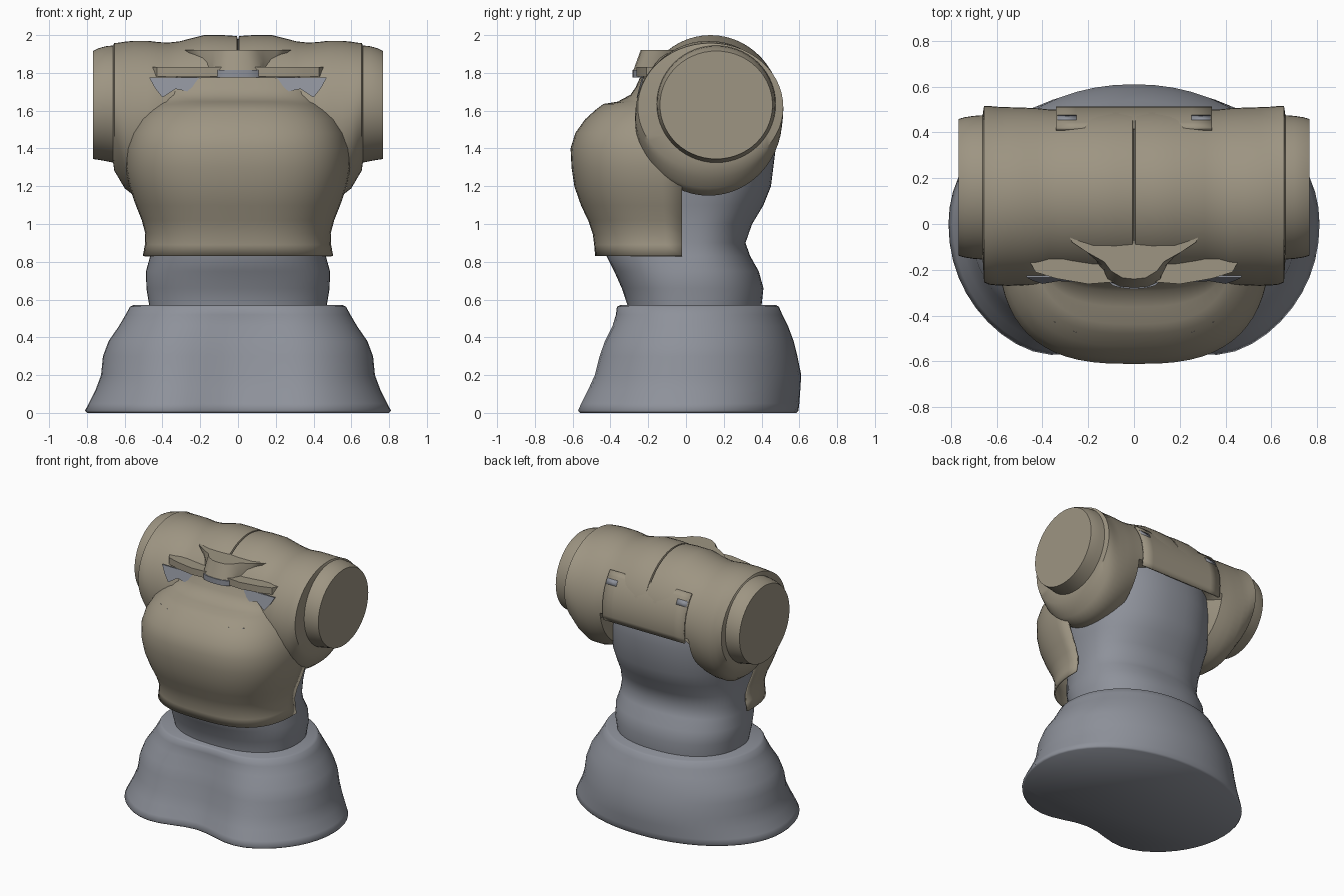
import bpy, bmesh, math

if "Cube" in bpy.data.objects:
    bpy.data.objects.remove(bpy.data.objects["Cube"])


def material(name, rgb):
    m = bpy.data.materials.new(name)
    m.diffuse_color = (*rgb, 1)
    m.use_nodes = True
    m.node_tree.nodes["Principled BSDF"].inputs["Base Color"].default_value = m.diffuse_color
    return m


TAN = material("dusty tan", (0.34, 0.30, 0.225))
GREY = material("cool grey", (0.27, 0.285, 0.325))


def loft(name, rings, mat, closed=True, caps=True, angle=35, thickness=0):
    """Skin a list of equally sized point rings."""
    bm = bmesh.new()
    rows = [[bm.verts.new(p) for p in r] for r in rings]
    n = len(rows[0])
    for a, b in zip(rows, rows[1:]):
        for i in range(n if closed else n - 1):
            j = (i + 1) % n
            bm.faces.new((a[i], a[j], b[j], b[i]))
    if caps:
        bm.faces.new(rows[0])
        bm.faces.new(rows[-1])
    bmesh.ops.recalc_face_normals(bm, faces=bm.faces)
    me = bpy.data.meshes.new(name)
    bm.to_mesh(me)
    bm.free()
    ob = bpy.data.objects.new(name, me)
    bpy.context.collection.objects.link(ob)
    me.materials.append(mat)
    if thickness:
        s = ob.modifiers.new("thickness", 'SOLIDIFY')
        s.thickness, s.offset = thickness, 0
    bpy.ops.object.select_all(action='DESELECT')
    ob.select_set(True)
    bpy.context.view_layer.objects.active = ob
    bpy.ops.object.shade_smooth_by_angle(angle=math.radians(angle))
    return ob


def power(v, n):
    return math.copysign(abs(v) ** (2 / n), v)


def oval(z, hw, front, back, yc=0.0, n=2.0, dent=0.0, seg=56):
    """Horizontal ring, optionally with a hollow in the front."""
    pts = []
    for i in range(seg):
        a = 2 * math.pi * i / seg
        x, s = hw * power(math.cos(a), n), power(math.sin(a), n)
        y = yc + s * (back - yc if s > 0 else yc - front)
        if s < 0:
            y += dent * math.exp(-(x / 0.3) ** 2)
        pts.append((x, y, z))
    return pts


# Pedestal with a kidney-shaped foot
base = [(0, .80, -.665, .585, .17), (.012, .81, -.675, .595, .17),
        (.05, .79, -.66, .60, .17), (.12, .755, -.625, .605, .165),
        (.2, .725, -.585, .61, .15), (.3, .715, -.555, .59, .14),
        (.38, .685, -.525, .57, .13), (.46, .63, -.48, .54, .11),
        (.52, .595, -.455, .51, .095), (.562, .572, -.445, .492, .085),
        (.57, .555, -.43, .478, .085)]
loft("pedestal", [oval(z, w, f, b, dent=d, n=2.08) for z, w, f, b, d in base],
     GREY, angle=100)

# Neck and inner head
head = [(.5, .47, -.31, .40), (.57, .47, -.31, .40), (.66, .485, -.34, .41),
        (.75, .487, -.38, .385), (.83, .465, -.42, .34), (.9, .46, -.42, .315),
        (1.0, .46, -.42, .35), (1.1, .47, -.42, .41), (1.2, .49, -.43, .45),
        (1.4, .50, -.38, .475), (1.6, .48, -.20, .47), (1.75, .42, -.12, .38),
        (1.85, .25, -.05, .27)]
loft("neck_and_head", [oval(*h, yc=.02, n=2.3) for h in head], GREY, angle=60)

# Face mask: a bulging half shell that steps back above the cheeks
mask = [(.83, .498, -.475), (.89, .487, -.48), (.95, .485, -.488), (1.02, .503, -.512),
        (1.1, .535, -.55), (1.2, .57, -.585), (1.3, .59, -.60), (1.4, .588, -.605),
        (1.48, .565, -.58), (1.55, .525, -.53), (1.6, .475, -.475), (1.63, .435, -.435),
        (1.642, .425, -.36), (1.68, .42, -.29), (1.72, .42, -.262),
        (1.77, .42, -.24), (1.80, .40, -.16)]
rings = []
for z, hw, front in mask:
    row = []
    for i in range(33):
        a = math.pi * i / 32
        row.append((hw * power(math.cos(a), 2.8),
                    -.02 + (front + .02) * power(math.sin(a), 2.8), z))
    rings.append(row)
loft("face_mask", rings, TAN, closed=False, caps=False, angle=36, thickness=.012)

# Crosswise helmet barrel: x, centre y, centre z, y radius, z radius
barrel = [(.0, .13, 1.59, .362, .385), (.006, .13, 1.60, .375, .395),
          (.08, .13, 1.60, .377, .40), (.18, .13, 1.60, .373, .40),
          (.31, .13, 1.583, .370, .384), (.37, .127, 1.578, .373, .382),
          (.42, .12, 1.565, .385, .398), (.48, .12, 1.56, .388, .41),
          (.55, .12, 1.56, .39, .41), (.60, .122, 1.577, .39, .388),
          (.63, .125, 1.60, .39, .36), (.655, .13, 1.62, .385, .338),
          (.661, .16, 1.635, .315, .31), (.70, .16, 1.637, .312, .304),
          (.74, .16, 1.635, .306, .295), (.767, .16, 1.63, .298, .286)]


def barrel_point(x, cy, cz, ry, rz, a, grow=0.0):
    return (x, cy + (ry + grow) * math.cos(a), cz + (rz + grow) * math.sin(a))


rings = []
for row in [(-b[0], *b[1:]) for b in barrel[:0:-1]] + barrel:
    x, cy, cz, ry, rz = row
    ring = []
    for i in range(56):
        a = 2 * math.pi * i / 56
        # the middle is cut away underneath so the head shows
        k = .55 if abs(x) < .33 and math.sin(a) < -.2 else 1
        ring.append(barrel_point(x, cy, cz, ry * k, rz * k, a))
    rings.append(ring)
loft("helmet_barrel", rings, TAN, angle=40)

# Curved plate across the back of the barrel
rings = []
for i in range(9):
    x = -.34 + .085 * i
    rings.append([barrel_point(x, .13, 1.585, .372, .385,
                               math.radians(-13 + 6 * j), .004) for j in range(10)])
loft("back_plate", rings, TAN, closed=False, caps=False, thickness=.014)


def mirrored(half):
    """Complete an outline that runs from the side to the centre line."""
    return half + [(-x, y) for x, y in half[-2::-1]]


# Bridge above the face with a flat top and a rounded tip
top = mirrored([(.30, -.02), (.27, -.08), (.21, -.12), (.13, -.165), (.10, -.205),
                (.05, -.235), (0, -.24)])
mid = mirrored([(.25, -.02), (.23, -.10), (.18, -.14), (.135, -.185), (.115, -.225),
                (.06, -.255), (0, -.262)])
low = mirrored([(.20, -.02), (.18, -.13), (.15, -.17), (.13, -.21), (.115, -.25),
                (.06, -.275), (0, -.28)])
loft("nose_bridge", [[(x, y, z) for x, y in o]
                     for o, z in ((low, 1.81), (mid, 1.86), (top, 1.92))], TAN, angle=50)

# Sensor strip under the bridge
strip = mirrored([(.115, -.1), (.115, -.25), (.09, -.27), (.05, -.28), (0, -.284)])
loft("sensor_strip", [[(x, y, z) for x, y in strip] for z in (1.775, 1.815)], GREY)

brow = [(.05, -.10), (.40, -.10), (.46, -.155), (.43, -.21), (.34, -.238),
        (.2, -.262), (.05, -.25)]
eye = [(.16, 1.775), (.47, 1.775), (.44, 1.72), (.40, 1.67), (.33, 1.715),
       (.26, 1.70), (.18, 1.68), (.13, 1.70)]
slash = [(.25, -.470), (.30, -.449), (.35, -.422)]
for side, s in (("left", -1), ("right", 1)):
    # Brow ledge
    loft(side + "_brow", [[(s * x, y, z) for x, y in brow] for z in (1.78, 1.83)], TAN)
    # Thin sloping eye plate below the brow
    loft(side + "_eye", [[(s * x, -.256 + (z - 1.69) * .27 + d, z) for x, z in eye]
                         for d in (0, .009)], GREY)
    # Fine slash on the cheek
    loft(side + "_cheek_slash",
         [[(s * x, y - .009, 1.577), (s * x, y - .004, 1.586),
           (s * x, y + .005, 1.586), (s * x, y, 1.577)] for x, y in slash], GREY)
    # Small slit at the upper corner of the back plate
    loft(side + "_back_slit",
         [[barrel_point(s * x, .13, 1.585, .372, .385, math.radians(a), .009)
           for a in (26, 29, 32)] for x in (.25, .335)], GREY,
         closed=False, caps=False, thickness=.008)
